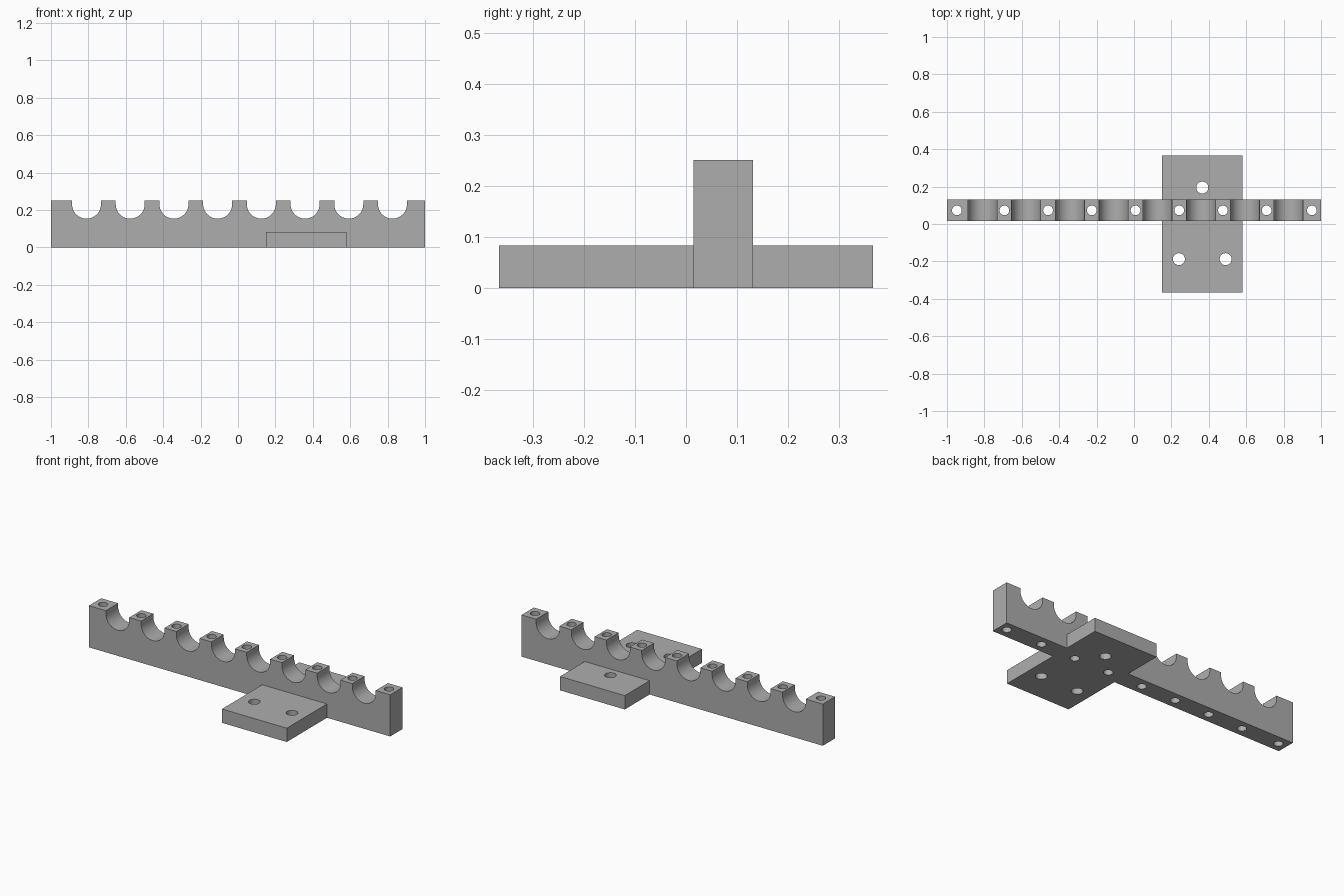
import bpy
import bmesh
from math import cos, sin, pi, radians

if "Cube" in bpy.data.objects:
    bpy.data.objects.remove(bpy.data.objects["Cube"], do_unlink=True)

HEIGHT, PLATE_TOP = 0.25, 0.083
FRONT, BACK = 0.015, 0.131
PITCH, FIRST_NOTCH, NOTCHES = 0.2337, -0.81, 8
NOTCH_R, NOTCH_Z = 0.0775, 0.231

grey = bpy.data.materials.new("plain grey")
grey.use_nodes = True
grey.diffuse_color = (0.42, 0.42, 0.42, 1)
grey.node_tree.nodes["Principled BSDF"].inputs["Base Color"].default_value = grey.diffuse_color


def extrude(name, points, direction):
    """Solid made by sweeping a closed outline along a vector."""
    bm = bmesh.new()
    face = bm.faces.new([bm.verts.new(p) for p in points])
    swept = bmesh.ops.extrude_face_region(bm, geom=[face], use_keep_orig=True)
    moved = [v for v in swept["geom"] if isinstance(v, bmesh.types.BMVert)]
    bmesh.ops.translate(bm, verts=moved, vec=direction)
    bmesh.ops.recalc_face_normals(bm, faces=bm.faces)
    mesh = bpy.data.meshes.new(name)
    bm.to_mesh(mesh)
    bm.free()
    mesh.materials.append(grey)
    obj = bpy.data.objects.new(name, mesh)
    bpy.context.collection.objects.link(obj)
    return obj


def combine(target, tool, operation):
    """Apply a boolean and remove the tool."""
    mod = target.modifiers.new("combine", "BOOLEAN")
    mod.operation, mod.object, mod.solver = operation, tool, "EXACT"
    bpy.context.view_layer.objects.active = target
    bpy.ops.object.modifier_apply(modifier=mod.name)
    bpy.data.objects.remove(tool, do_unlink=True)


def drill(target, x, y, radius, sides=32):
    """Vertical through hole."""
    ring = [(x + radius * cos(2 * pi * i / sides), y + radius * sin(2 * pi * i / sides), -0.1)
            for i in range(sides)]
    combine(target, extrude("drill", ring, (0, 0, 0.5)), "DIFFERENCE")


# Rail: side outline with a row of round-bottomed notches
outline = [(-1, 0), (-1, HEIGHT)]
for n in range(NOTCHES):
    cx = FIRST_NOTCH + n * PITCH
    outline.append((cx - NOTCH_R, HEIGHT))
    outline += [(cx - NOTCH_R * cos(pi * i / 24), NOTCH_Z - NOTCH_R * sin(pi * i / 24))
                for i in range(25)]
    outline.append((cx + NOTCH_R, HEIGHT))
outline += [(1, HEIGHT), (1, 0)]
rail = extrude("notched_rail", [(x, FRONT, z) for x, z in outline], (0, BACK - FRONT, 0))

# Mounting plate crossing under the rail
corners = [(0.15, -0.366, 0), (0.58, -0.366, 0), (0.58, 0.366, 0), (0.15, 0.366, 0)]
plate = extrude("mounting_plate", corners, (0, 0, PLATE_TOP))
combine(rail, plate, "UNION")
rail.name = "notched_rail_with_mounting_plate"

# Screw holes through the teeth of the rail
tooth_x = [FIRST_NOTCH + (n - 0.5) * PITCH for n in range(1, NOTCHES)]
for x in [-0.947] + tooth_x + [0.951]:
    drill(rail, x, (FRONT + BACK) / 2, 0.026)

# Mounting holes in the plate
for x, y in [(0.365, 0.195), (0.24, -0.188), (0.49, -0.188)]:
    drill(rail, x, y, 0.032)

# Smooth curved walls, crisp edges
bpy.ops.object.select_all(action="DESELECT")
rail.select_set(True)
bpy.context.view_layer.objects.active = rail
bpy.ops.object.shade_smooth_by_angle(angle=radians(30))
